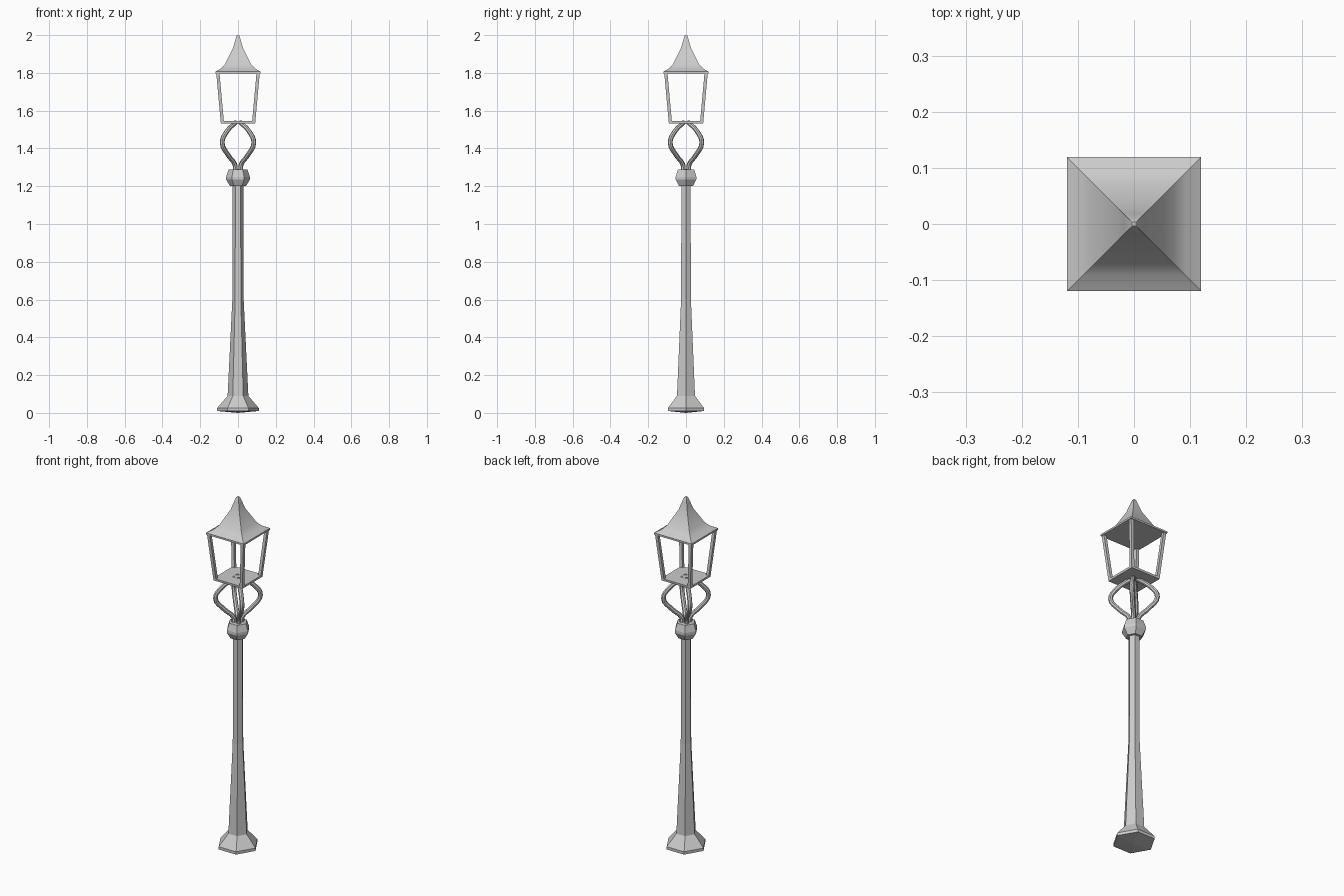
import bpy, bmesh, math
from mathutils import Vector

if "Cube" in bpy.data.objects:
    bpy.data.objects.remove(bpy.data.objects["Cube"])


def mesh_object(name, bm):
    bmesh.ops.recalc_face_normals(bm, faces=bm.faces[:])
    me = bpy.data.meshes.new(name)
    bm.to_mesh(me)
    bm.free()
    ob = bpy.data.objects.new(name, me)
    bpy.context.collection.objects.link(ob)
    return ob


def loft(name, profile, sides, turn=0.0):
    """Stack polygon rings from (corner radius, z); radius 0 makes a point."""
    bm = bmesh.new()
    rings = []
    for r, z in profile:
        n = 1 if r == 0 else sides
        rings.append([bm.verts.new((r * math.cos(turn + math.tau * i / sides),
                                    r * math.sin(turn + math.tau * i / sides), z))
                      for i in range(n)])
    for a, b in zip(rings, rings[1:]):
        for i in range(sides):
            j = (i + 1) % sides
            quad = [a[i % len(a)], a[j % len(a)], b[j % len(b)], b[i % len(b)]]
            bm.faces.new(list(dict.fromkeys(quad)))
    for ring in (rings[0], rings[-1]):
        if len(ring) > 1:
            bm.faces.new(ring)
    return mesh_object(name, bm)


def square(half):
    return half * math.sqrt(2)


# hexagonal post with flared foot
loft("post", [(0, 0), (0.11, 0.01), (0.11, 0.026), (0.055, 0.09),
              (0.03, 0.6), (0.028, 1.22)], 6)

# hexagonal collar on top of the post
loft("collar", [(0.028, 1.2), (0.042, 1.2), (0.063, 1.235), (0.063, 1.25),
                (0.05, 1.288), (0, 1.29)], 6)

# four bowed rods on the diagonals
path = [(0.02, 1.28), (0.024, 1.315), (0.072, 1.363), (0.118, 1.43),
        (0.085, 1.488), (0.014, 1.54)]
for k in range(4):
    a = math.pi / 4 + k * math.pi / 2
    cu = bpy.data.curves.new(f"bowed_rod_{k + 1}", 'CURVE')
    cu.dimensions = '3D'
    cu.bevel_depth = 0.0125
    cu.bevel_resolution = 2
    cu.resolution_u = 4
    cu.use_fill_caps = True
    sp = cu.splines.new('BEZIER')
    sp.bezier_points.add(len(path) - 1)
    for p, (r, z) in zip(sp.bezier_points, path):
        p.co = Vector((r * math.cos(a), r * math.sin(a), z))
        p.handle_left_type = p.handle_right_type = 'AUTO'
    rod = bpy.data.objects.new(cu.name, cu)
    bpy.context.collection.objects.link(rod)
    bpy.ops.object.select_all(action='DESELECT')
    rod.select_set(True)
    bpy.context.view_layer.objects.active = rod
    bpy.ops.object.convert(target='MESH')
    bpy.ops.object.shade_smooth_by_angle()

# lantern floor
q = math.pi / 4
loft("lantern_floor", [(square(0.091), 1.533), (square(0.092), 1.545)], 4, q)

# four leaning corner bars
for k, (sx, sy) in enumerate([(1, 1), (-1, 1), (-1, -1), (1, -1)]):
    bm = bmesh.new()
    bmesh.ops.create_cube(bm, size=1)
    for v in bm.verts:
        top = v.co.z > 0
        c = 0.107 if top else 0.083
        v.co = Vector((sx * c + v.co.x * 0.017, sy * c + v.co.y * 0.017,
                       1.803 if top else 1.54))
    mesh_object(f"corner_bar_{k + 1}", bm)

# pyramid roof with curved eaves
roof = loft("roof", [(square(0.119), 1.797), (square(0.119), 1.807),
                     (square(0.092), 1.822), (square(0.071), 1.843),
                     (square(0.027), 1.93), (square(0.018), 1.962),
                     (square(0.007), 1.997), (square(0.004), 2.0)], 4, q)
bpy.ops.object.select_all(action='DESELECT')
roof.select_set(True)
bpy.context.view_layer.objects.active = roof
bpy.ops.object.shade_smooth_by_angle()
